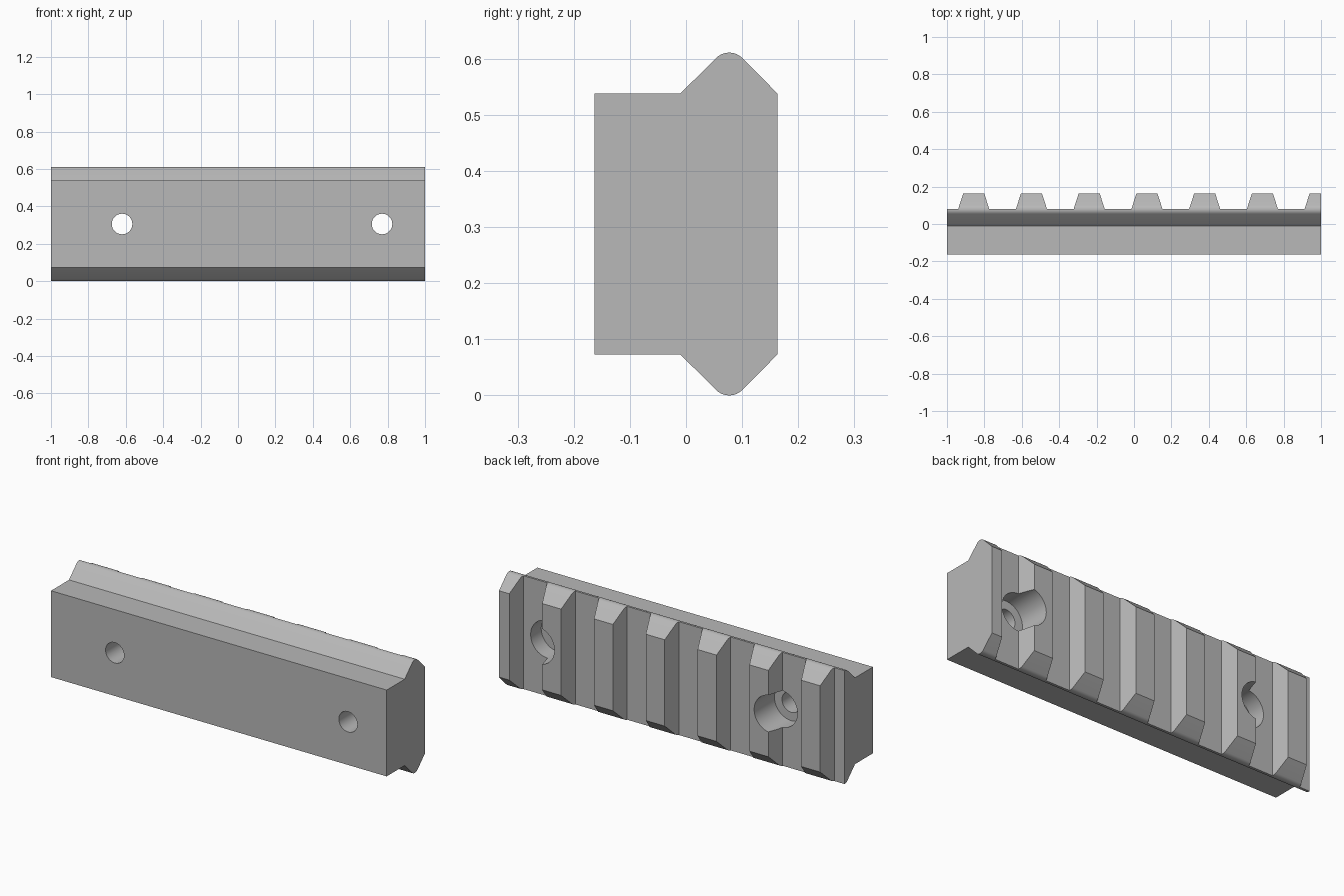
import bpy, bmesh, math

cube = bpy.data.objects.get("Cube")
if cube:
    bpy.data.objects.remove(cube, do_unlink=True)

MID_Z = 0.3055          # the rail is symmetric about this height
HOLES = (-0.62, 0.77)   # bolt positions along the rail
PITCH, TOOTH, FLOOR = 0.3087, 0.166, 0.08


def make_object(name, bm):
    bmesh.ops.recalc_face_normals(bm, faces=bm.faces[:])
    mesh = bpy.data.meshes.new(name)
    bm.to_mesh(mesh)
    bm.free()
    obj = bpy.data.objects.new(name, mesh)
    bpy.context.collection.objects.link(obj)
    return obj


def add_prism(bm, outline, direction):
    face = bm.faces.new([bm.verts.new(p) for p in outline])
    result = bmesh.ops.extrude_face_region(bm, geom=[face])
    verts = [g for g in result["geom"] if isinstance(g, bmesh.types.BMVert)]
    bmesh.ops.translate(bm, verts=verts, vec=direction)


def add_drill(bm, x, radius, y_start, y_end, z=MID_Z, sides=40):
    ring = [(x + radius * math.cos(math.tau * i / sides), y_start,
             z + radius * math.sin(math.tau * i / sides)) for i in range(sides)]
    add_prism(bm, ring, (0, y_end - y_start, 0))


def cut(target, cutter):
    cutter.hide_render = True
    mod = target.modifiers.new("cut", 'BOOLEAN')
    mod.operation, mod.solver, mod.object = 'DIFFERENCE', 'EXACT', cutter
    bpy.context.view_layer.update()
    graph = bpy.context.evaluated_depsgraph_get()
    mesh = bpy.data.meshes.new_from_object(target.evaluated_get(graph))
    target.modifiers.clear()
    target.data = mesh
    bpy.data.objects.remove(cutter, do_unlink=True)


# Rail body: upper half profile with a rounded ridge, mirrored below
ridge_y, ridge_r = 0.077, 0.033
upper = [(-0.163, 0.538), (-0.01, 0.538)]
for i in range(9):
    a = math.radians(135 - 90 * i / 8)
    upper.append((ridge_y + ridge_r * math.cos(a), 0.578 + ridge_r * math.sin(a)))
upper.append((0.163, 0.538))
profile = upper + [(y, 2 * MID_Z - z) for y, z in reversed(upper)]
bm = bmesh.new()
add_prism(bm, [(-1, y, z) for y, z in profile], (2, 0, 0))
rail = make_object("slotted_rail", bm)

# Sloped cross slots that leave the row of teeth on the back
bm = bmesh.new()
top_y = 0.2
flare = 0.32 * (top_y - FLOOR)
for k in range(-1, 6):
    x0 = -0.94 + PITCH * k + TOOTH
    x1 = -0.94 + PITCH * (k + 1)
    add_prism(bm, [(x0, FLOOR, -0.1), (x1, FLOOR, -0.1),
                   (x1 + flare, top_y, -0.1), (x0 - flare, top_y, -0.1)], (0, 0, 0.9))
cut(rail, make_object("slot_cutter", bm))

# Through holes, then wider bolt head recesses from the back
for radius, start, end in ((0.055, -0.3, 0.3), (0.1, -0.01, 0.3)):
    bm = bmesh.new()
    for x in HOLES:
        add_drill(bm, x, radius, start, end)
    cut(rail, make_object("hole_cutter", bm))

# Plain grey finish
grey = bpy.data.materials.new("plain_grey")
grey.use_nodes = True
colour = (0.48, 0.48, 0.48, 1)
grey.diffuse_color = colour
grey.node_tree.nodes["Principled BSDF"].inputs["Base Color"].default_value = colour
rail.data.materials.clear()
rail.data.materials.append(grey)

# Smooth the rounded ridge and holes, keep edges crisp
bpy.ops.object.select_all(action='DESELECT')
rail.select_set(True)
bpy.context.view_layer.objects.active = rail
bpy.ops.object.shade_smooth_by_angle(angle=math.radians(25))
